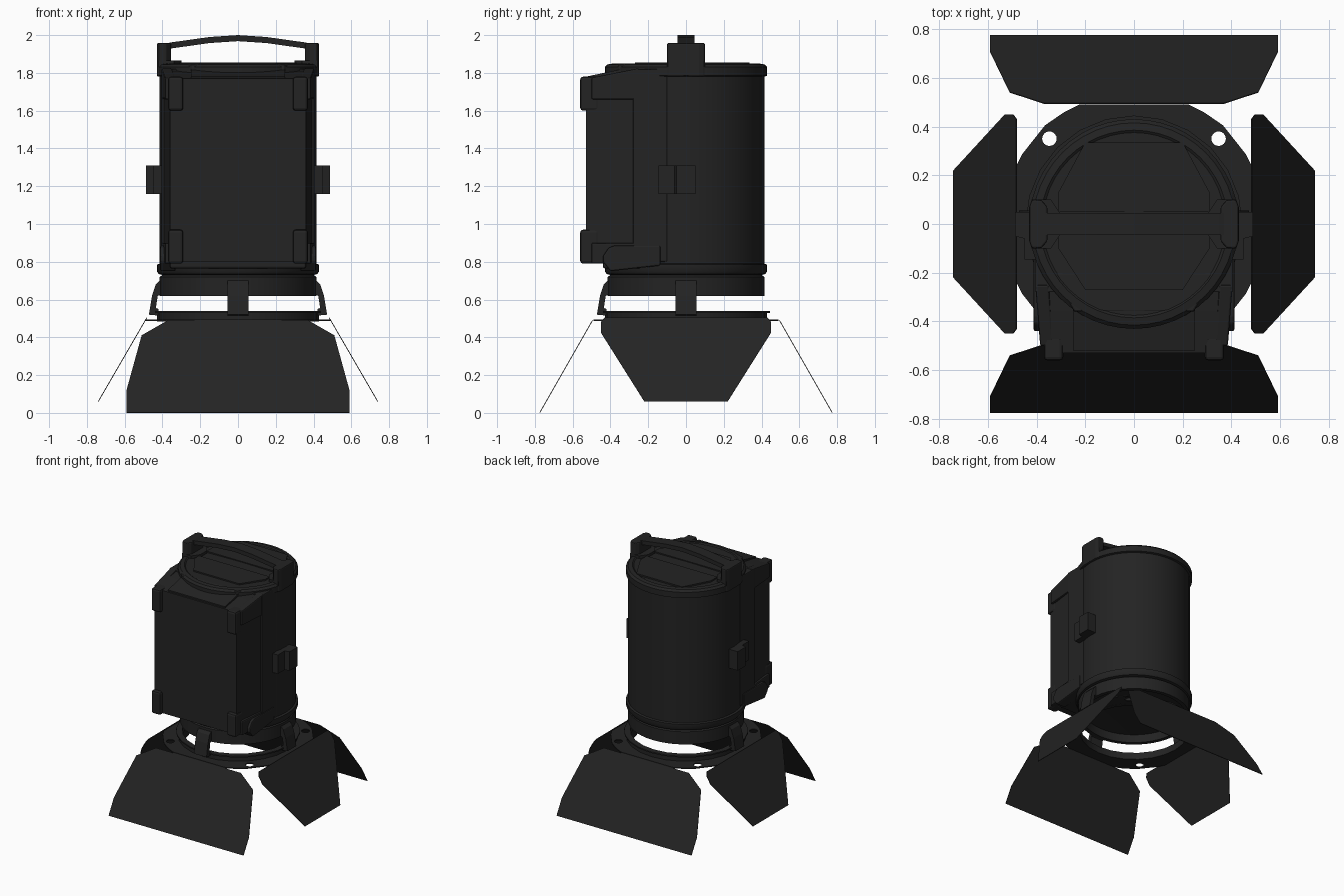
import bpy, bmesh, math
from mathutils import Vector

cube = bpy.data.objects.get("Cube")
if cube:
    bpy.data.objects.remove(cube, do_unlink=True)

black = bpy.data.materials.new("matte black")
black.use_nodes = True
black.diffuse_color = (0.017, 0.017, 0.017, 1)
black.node_tree.nodes["Principled BSDF"].inputs["Base Color"].default_value = black.diffuse_color


def add(name, bm, mirror=None, bevel=0, smooth=False):
    bmesh.ops.recalc_face_normals(bm, faces=bm.faces)
    me = bpy.data.meshes.new(name)
    bm.to_mesh(me)
    bm.free()
    me.materials.append(black)
    ob = bpy.data.objects.new(name, me)
    bpy.context.collection.objects.link(ob)
    if bevel:
        mod = ob.modifiers.new("bevel", "BEVEL")
        mod.width, mod.segments = bevel, 2
    if mirror:
        mod = ob.modifiers.new("mirror", "MIRROR")
        mod.use_axis = [a in mirror for a in "xyz"]
    if smooth:
        bpy.ops.object.select_all(action="DESELECT")
        ob.select_set(True)
        bpy.context.view_layer.objects.active = ob
        bpy.ops.object.shade_smooth_by_angle(angle=math.radians(35))
    return ob


def lathe(name, profile, closed=False, n=48):
    """Spin an (r, z) profile about the z axis."""
    bm = bmesh.new()
    pts = profile + profile[:1] if closed else profile
    vs = [bm.verts.new((r, 0, z)) for r, z in pts]
    es = [bm.edges.new(p) for p in zip(vs, vs[1:])]
    bmesh.ops.spin(bm, geom=vs + es, cent=(0, 0, 0), axis=(0, 0, 1),
                   angle=math.tau, steps=n, use_merge=True)
    bmesh.ops.remove_doubles(bm, verts=bm.verts, dist=0.0005)
    return add(name, bm, smooth=True)


def prism(name, axis, outline, lo, hi, **kw):
    """Extrude a 2D outline along an axis from lo to hi."""
    place = {"x": lambda a, b, d: (d, a, b),
             "y": lambda a, b, d: (a, d, b),
             "z": lambda a, b, d: (a, b, d)}[axis]
    bm = bmesh.new()
    rings = [[bm.verts.new(place(a, b, d)) for a, b in outline] for d in (lo, hi)]
    for ring in rings:
        bm.faces.new(ring)
    n = len(outline)
    for i in range(n):
        j = (i + 1) % n
        bm.faces.new((rings[0][i], rings[0][j], rings[1][j], rings[1][i]))
    return add(name, bm, **kw)


def box(name, x, y, z, **kw):
    return prism(name, "z", [(x[0], y[0]), (x[1], y[0]), (x[1], y[1]), (x[0], y[1])], *z, **kw)


def both(half):
    """Complete a symmetric outline from its positive half."""
    return half + [(-a, b) for a, b in reversed(half) if a > 0]


# Housing: lens tube, rims and crowned lid in one turned shape
lathe("housing", [
    (0, 0.70), (0.375, 0.68), (0.385, 0.62), (0.415, 0.62), (0.415, 0.72), (0.40, 0.73),
    (0.42, 0.735), (0.43, 0.75), (0.43, 0.785), (0.415, 0.79), (0.415, 1.78),
    (0.43, 1.785), (0.43, 1.83), (0.415, 1.845), (0.385, 1.85), (0.375, 1.843), (0, 1.85)])

# Lid details
prism("rear_lid_panel", "z", both([(0.31, 0.05), (0.31, 0.13), (0.20, 0.335)]), 1.83, 1.855)
prism("front_lid_panel", "z", both([(0.31, -0.045), (0.31, -0.10), (0.20, -0.27)]), 1.83, 1.855)
prism("lid_tongue", "z", both([(0.34, -0.2), (0.245, -0.36)]), 1.79, 1.845, bevel=0.008)

# Carrying handle
prism("handle_bar", "y", both([(0, 2.0), (0.15, 1.99), (0.35, 1.962), (0.43, 1.945),
                               (0.43, 1.92), (0.35, 1.93), (0.15, 1.958), (0, 1.968)]),
      -0.045, 0.045)
prism("handle_leg", "z", [(0.355, -0.07), (0.38, -0.1), (0.42, -0.1), (0.43, -0.07),
                          (0.43, 0.07), (0.42, 0.1), (0.38, 0.1), (0.355, 0.07)],
      1.78, 1.958, mirror="x", bevel=0.008)
prism("handle_foot", "z", [(0.30, -0.04), (0.34, -0.1), (0.42, -0.1),
                           (0.42, 0.1), (0.34, 0.1), (0.30, 0.04)], 1.83, 1.865, mirror="x")

# Access door box on the front, widening toward the housing
door_box = prism("door_box", "x", [(-0.53, 0.80), (-0.53, 1.77), (-0.36, 1.80),
                                   (-0.28, 1.81), (-0.28, 0.80)], -0.36, 0.36)
for v in door_box.data.vertices:
    v.co.x *= 1 + 0.35 * (v.co.y + 0.53)
box("box_frame", (-0.405, 0.405), (-0.28, -0.10), (0.80, 1.82), bevel=0.006)
prism("box_top_cover", "x", [(-0.52, 1.76), (-0.52, 1.782), (-0.34, 1.82), (-0.34, 1.78)],
      -0.25, 0.25)

# Corner bumpers wrapping front and sides
for label, front, side in (("upper", (1.60, 1.78), (1.66, 1.80)),
                           ("lower", (0.79, 0.97), (0.79, 0.90))):
    box(label + "_bumper", (0.29, 0.37), (-0.56, -0.46), front, mirror="x", bevel=0.015)
    lo, hi = side
    tip = 0.025 if label == "upper" else 0
    ob = box(label + "_bumper_arm", (0.33, 0.385), (-0.50, -0.25), (lo, hi),
             mirror="x", bevel=0.008)
    for v in ob.data.vertices:
        if v.co.y > -0.3:
            v.co.x += 0.02
            if v.co.z > 1.7:
                v.co.z += tip
        elif v.co.z > 1.7:
            v.co.z -= tip
prism("lower_side_block", "x", [(-0.44, 0.80), (-0.44, 0.83), (-0.41, 0.875), (-0.38, 0.885),
                                (-0.135, 0.885), (-0.135, 0.78), (-0.40, 0.75)],
      0.33, 0.412, mirror="x", bevel=0.008)
box("front_base", (-0.36, 0.36), (-0.44, -0.2), (0.765, 0.81), bevel=0.01)

# Yoke mounts on the sides
prism("yoke_mount", "z", [(0.39, 0.05), (0.488, 0.05), (0.488, -0.05), (0.45, -0.06),
                          (0.45, -0.145), (0.39, -0.145)], 1.16, 1.31, mirror="x")

# Accessory ring below the lens
lathe("ring_flange", [(0.40, 0.485), (0.43, 0.485), (0.43, 0.53),
                      (0.445, 0.53), (0.445, 0.54), (0.40, 0.54)], closed=True, n=24)


def circle(cx, cy, r, n):
    return [(cx + r * math.cos(math.tau * i / n), cy + r * math.sin(math.tau * i / n))
            for i in range(n)]


# Flat plate: disc trimmed square, with a centre opening and four holes
corner = [(0.49, 0.225), (0.46, 0.285), (0.365, 0.405), (0.285, 0.46), (0.225, 0.49)]
half = [(x, -y) for x, y in reversed(corner)] + corner
curve = bpy.data.curves.new("plate_outline", "CURVE")
curve.dimensions, curve.fill_mode, curve.extrude = "2D", "BOTH", 0.004
holes = [circle(sx * 0.347, sy * 0.35, 0.03, 16) for sx in (1, -1) for sy in (1, -1)]
for loop in [both(half), circle(0, 0, 0.41, 24)] + holes:
    sp = curve.splines.new("POLY")
    sp.points.add(len(loop) - 1)
    for p, (x, y) in zip(sp.points, loop):
        p.co = (x, y, 0.49, 1)
        p.co.z = 0
    sp.use_cyclic_u = True
helper = bpy.data.objects.new("plate_outline", curve)
bpy.context.collection.objects.link(helper)
bpy.context.view_layer.update()
plate_mesh = bpy.data.meshes.new_from_object(
    helper.evaluated_get(bpy.context.evaluated_depsgraph_get()))
bpy.data.objects.remove(helper, do_unlink=True)
bm = bmesh.new()
bm.from_mesh(plate_mesh)
bmesh.ops.remove_doubles(bm, verts=bm.verts, dist=0.0001)
bmesh.ops.translate(bm, verts=bm.verts, vec=(0, 0, 0.49))
add("ring_plate", bm)

# Clips joining lens tube and ring
clip = [(0.40, 0.70), (0.415, 0.70), (0.435, 0.68), (0.455, 0.62), (0.472, 0.52),
        (0.42, 0.515), (0.42, 0.55), (0.435, 0.555), (0.425, 0.62), (0.40, 0.63)]
prism("side_clip", "y", clip, -0.055, 0.055, mirror="x")
prism("front_clip", "x", [(-r, z) for r, z in clip], -0.055, 0.055)


# Barn doors: thin sheets swung outward, u along the hinge, z down the leaf
def barn_door(name, half, hinge, tip, sideways):
    bm = bmesh.new()
    vs = []
    for u, z in both(half):
        t = (hinge[1] - z) / (hinge[1] - tip[1])
        out = hinge[0] + t * (tip[0] - hinge[0])
        vs.append(bm.verts.new((out, u, z) if sideways else (u, -out, z)))
    bm.faces.new(vs)
    ob = add(name, bm)
    mod = ob.modifiers.new("thickness", "SOLIDIFY")
    mod.thickness, mod.offset = 0.004, 0
    mod = ob.modifiers.new("mirror", "MIRROR")
    mod.use_axis = (sideways, not sideways, False)


barn_door("large_barn_door", [(0.37, 0.49), (0.51, 0.41), (0.59, 0.12), (0.59, 0.001)],
          (0.495, 0.49), (0.775, 0.0), False)
barn_door("small_barn_door", [(0.43, 0.505), (0.45, 0.48), (0.45, 0.425), (0.22, 0.06)],
          (0.482, 0.505), (0.74, 0.06), True)
